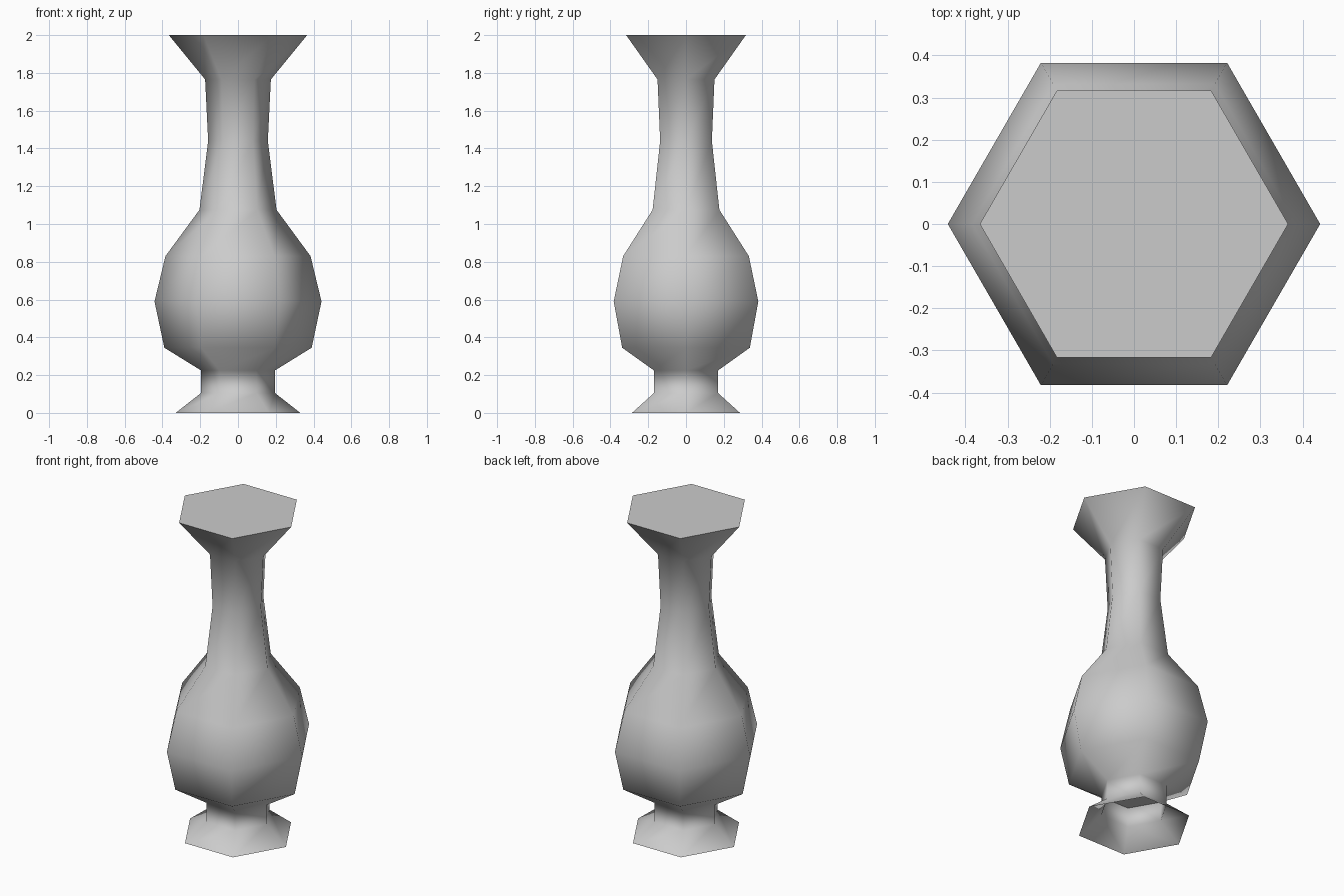
import bpy
import bmesh
from math import cos, sin, pi, radians

cube = bpy.data.objects.get("Cube")
if cube:
    bpy.data.objects.remove(cube, do_unlink=True)

SIDES = 6

grey = bpy.data.materials.new("light_grey")
grey.use_nodes = True
colour = (0.6, 0.6, 0.6, 1)
grey.diffuse_color = colour
grey.node_tree.nodes["Principled BSDF"].inputs["Base Color"].default_value = colour


def ring(bm, radius, z):
    """Six-sided ring of vertices with corners on the x axis."""
    return [bm.verts.new((radius * cos(2 * pi * i / SIDES),
                          radius * sin(2 * pi * i / SIDES), z))
            for i in range(SIDES)]


def finish(name, bm):
    mesh = bpy.data.meshes.new(name)
    bm.to_mesh(mesh)
    bm.free()
    mesh.materials.append(grey)
    obj = bpy.data.objects.new(name, mesh)
    bpy.context.collection.objects.link(obj)
    return obj


# Vase body: flared open foot, stem, bulb, slender neck and flared lip (radius, z)
profile = [(0.33, 0), (0.196, 0.105), (0.196, 0.225), (0.39, 0.345),
           (0.442, 0.59), (0.384, 0.83), (0.204, 1.075), (0.158, 1.44),
           (0.174, 1.765), (0.366, 2.0)]
bm = bmesh.new()
rings = [ring(bm, r, z) for r, z in profile]
for low, high in zip(rings, rings[1:]):
    for i in range(SIDES):
        j = (i + 1) % SIDES
        bm.faces.new((low[i], low[j], high[j], high[i]))
bm.faces.new(rings[-1])  # flat closed top
body = finish("vase_body", bm)

# Floor of the bulb, seen through the hollow foot
bm = bmesh.new()
bm.faces.new(list(reversed(ring(bm, *profile[2]))))
finish("bulb_floor", bm)

# Soft shading with a crisp lip
bpy.ops.object.select_all(action="DESELECT")
body.select_set(True)
bpy.context.view_layer.objects.active = body
bpy.ops.object.shade_smooth_by_angle(angle=radians(85))
